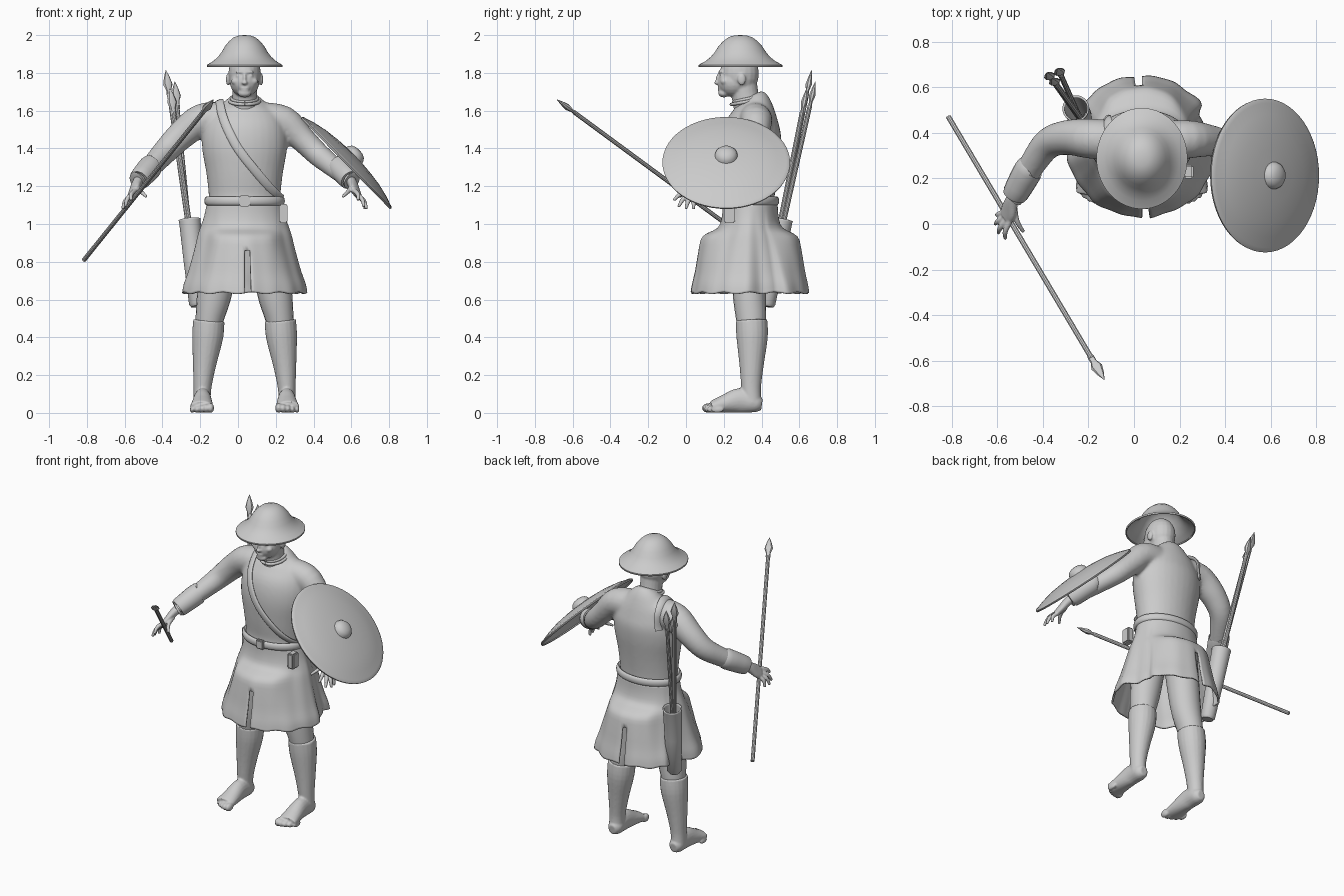
import bpy, bmesh, math
from mathutils import Vector, Matrix

cube = bpy.data.objects.get("Cube")
if cube:
    bpy.data.objects.remove(cube)

MID = 0.035   # body centre line
grey = bpy.data.materials.new("plain grey")
grey.use_nodes = True
COLOR = (0.6, 0.6, 0.6, 1)
grey.diffuse_color = COLOR
grey.node_tree.nodes["Principled BSDF"].inputs["Base Color"].default_value = COLOR


def finish(bm, name, voxel=0, thick=0, smooth=4, angle=40):
    """Turn a bmesh into a shaded object, optionally fused or thickened."""
    bmesh.ops.recalc_face_normals(bm, faces=bm.faces)
    mesh = bpy.data.meshes.new(name)
    bm.to_mesh(mesh)
    bm.free()
    obj = bpy.data.objects.new(name, mesh)
    bpy.context.collection.objects.link(obj)
    mesh.materials.append(grey)
    if voxel:
        m = obj.modifiers.new("fuse", 'REMESH')
        m.mode, m.voxel_size, m.use_smooth_shade = 'VOXEL', voxel, True
        m = obj.modifiers.new("soften", 'SMOOTH')
        m.factor, m.iterations = 0.5, smooth
    if thick:
        m = obj.modifiers.new("thickness", 'SOLIDIFY')
        m.thickness, m.offset = thick, -1
    bpy.ops.object.select_all(action='DESELECT')
    obj.select_set(True)
    bpy.context.view_layer.objects.active = obj
    bpy.ops.object.shade_smooth_by_angle(angle=math.radians(angle))
    return obj


def spline(pts, steps):
    """Catmull-Rom through points of any dimension."""
    out = []
    for i in range(len(pts) - 1):
        p = [Vector(pts[min(max(i + k, 0), len(pts) - 1)]) for k in (-1, 0, 1, 2)]
        for s in range(steps):
            t = s / steps
            out.append(0.5 * (2 * p[1] + (p[2] - p[0]) * t + (2*p[0] - 5*p[1] + 4*p[2] - p[3]) * t**2
                              + (3*p[1] - p[0] - 3*p[2] + p[3]) * t**3))
    return out + [Vector(pts[-1])]


def tube(bm, pts, ref=(1, 0, 0), n=20, steps=4, centre=None):
    """Loft ellipses (x, y, z, ru, rv) along a path; centre makes a strap face outward."""
    rows = spline(pts, steps)
    pos = [Vector(r[:3]) for r in rows]
    rings = []
    for i, r in enumerate(rows):
        t = (pos[min(i + 1, len(pos) - 1)] - pos[max(i - 1, 0)]).normalized()
        u = (pos[i] - Vector(centre)).cross(t) if centre else Vector(ref) - t * t.dot(Vector(ref))
        u.normalize()
        v = t.cross(u)
        rings.append([bm.verts.new(pos[i] + u * r[3] * math.cos(a) + v * r[4] * math.sin(a))
                      for a in (2 * math.pi * k / n for k in range(n))])
    for a, b in zip(rings, rings[1:]):
        for k in range(n):
            bm.faces.new((a[k], a[(k+1) % n], b[(k+1) % n], b[k]))
    bm.faces.new(rings[0][::-1])
    bm.faces.new(rings[-1])


def ball(bm, at, size):
    bmesh.ops.create_uvsphere(bm, u_segments=20, v_segments=12, radius=1,
                              matrix=Matrix.Translation(at) @ Matrix.Diagonal((*size, 1)))


def box(name, at, size):
    bm = bmesh.new()
    bmesh.ops.create_cube(bm, size=1, matrix=Matrix.Translation(at) @ Matrix.Diagonal((*size, 1)))
    bmesh.ops.bevel(bm, geom=bm.edges[:], offset=0.007, segments=2, affect='EDGES')
    return finish(bm, name)


def lathe(name, profile, matrix, thick=0.008):
    bm = bmesh.new()
    vs = [bm.verts.new((p[0], 0, p[1])) for p in profile]
    edges = [bm.edges.new(e) for e in zip(vs, vs[1:])]
    bmesh.ops.spin(bm, geom=vs + edges, cent=(0, 0, 0), axis=(0, 0, 1), angle=2 * math.pi, steps=56)
    bmesh.ops.remove_doubles(bm, verts=bm.verts, dist=0.0005)
    bm.transform(matrix)
    return finish(bm, name, thick=thick)


def side(s, pts):
    """Place points given as distance from the centre line on side s."""
    return [(MID + s * p[0], *p[1:]) for p in pts]


def ramp(value, low, high):
    t = min(max((value - low) / (high - low), 0), 1)
    return t * t * (3 - 2 * t)


# Tunic: torso fused with both sleeves, the left one tucked behind the shield
bm = bmesh.new()
tube(bm, [(MID, y, z, rx, ry) for z, y, rx, ry in (
    (1.08, .33, .19, .14), (1.15, .335, .19, .135), (1.27, .335, .203, .148), (1.4, .34, .225, .16),
    (1.5, .35, .22, .153), (1.58, .36, .185, .12), (1.64, .36, .115, .09), (1.68, .345, .06, .065))], n=32)
tube(bm, side(-1, [(.1, .365, 1.55, .095, .09), (.225, .375, 1.55, .088, .088), (.33, .38, 1.475, .077, .077),
                   (.41, .355, 1.395, .068, .068), (.47, .28, 1.33, .06, .06), (.525, .19, 1.27, .052, .052)]),
     ref=(0, 0, 1))
tube(bm, side(1, [(.1, .365, 1.55, .095, .09), (.21, .372, 1.54, .084, .084), (.305, .365, 1.45, .069, .069),
                  (.385, .34, 1.372, .063, .063), (.45, .275, 1.318, .057, .057), (.515, .19, 1.265, .05, .05)]),
     ref=(0, 0, 1))
tunic = finish(bm, "tunic", voxel=.011, smooth=6)

# Head with face, ears and neck
bm = bmesh.new()
tube(bm, [(MID, .335, 1.6, .075, .08), (MID, .315, 1.67, .066, .072), (MID, .3, 1.76, .066, .075)])
for at, size in (((0, .283, 1.795), (.086, .103, .115)), ((0, .252, 1.752), (.078, .085, .08)),
                 ((0, .2, 1.692), (.036, .03, .022)), ((0, .186, 1.805), (.05, .014, .012)),
                 ((0, .174, 1.765), (.01, .017, .033)), ((0, .166, 1.748), (.016, .018, .011)),
                 ((0, .178, 1.721), (.026, .01, .007)), ((0, .18, 1.709), (.022, .011, .007))):
    ball(bm, Vector(at) + Vector((MID, 0, 0)), size)
for s in (-1, 1):
    ball(bm, (MID + s * .088, .295, 1.765), (.011, .022, .032))
    ball(bm, (MID + s * .031, .189, 1.784), (.015, .012, .009))
    ball(bm, (MID + s * .045, .204, 1.755), (.026, .022, .02))
finish(bm, "head", voxel=.0055, smooth=5)

# Folded collar
for i in range(2):
    bm = bmesh.new()
    ring = [(MID + (.068 + .01*i) * math.sin(a), .33 - (.078 + .012*i) * math.cos(a),
             1.663 - .014*i - .016 * math.cos(a), .009, .009) for a in (math.tau * k / 20 for k in range(21))]
    tube(bm, ring, ref=(0, 0, 1), n=10, steps=2)
    finish(bm, "collar_fold")

# Wide-brimmed helmet
lathe("helmet", [(.2, 1.832), (.2, 1.842), (.167, 1.862), (.142, 1.884), (.122, 1.91), (.105, 1.94),
                 (.084, 1.966), (.058, 1.988), (.03, 1.998), (0, 2)],
      Matrix.Translation((MID, .288, 0)) @ Matrix.Diagonal((1, 1.11, 1, 1)))

# Cuffs, hands, legs, socks and feet
for s, word in ((-1, "right"), (1, "left")):
    bm = bmesh.new()
    tube(bm, side(s, [(.485, .25, 1.31, .056, .056), (.5, .235, 1.3, .064, .064),
                      (.555, .135, 1.238, .057, .057), (.56, .125, 1.232, .045, .045)]), ref=(0, 0, 1), steps=3)
    finish(bm, word + "_cuff")

    bm = bmesh.new()
    tube(bm, side(s, [(.545, .16, 1.25, .03, .03), (.57, .105, 1.215, .034, .026), (.585, .06, 1.18, .046, .022),
                      (.597, .03, 1.155, .042, .018)]), ref=(s * .5, .6, -.6))
    for tip, root in (((.6, -.065, 1.125), (.582, .01, 1.175)), ((.632, -.04, 1.09), (.592, .02, 1.16)),
                      ((.645, 0, 1.08), (.6, .035, 1.15)), ((.638, .04, 1.078), (.605, .055, 1.145)),
                      ((.52, -.035, 1.145), (.56, .075, 1.19))):
        knuckle = (Vector(tip) + Vector(root)) / 2 + Vector((.01, -.006, .006))
        tube(bm, side(s, [(*root, .013, .013), (*knuckle, .012, .012), (*tip, .008, .008)]), ref=(0, 0, 1), n=10)
    finish(bm, word + "_hand", voxel=.005, smooth=2)

    bm = bmesh.new()
    tube(bm, side(s, [(.11, .34, .98, .1, .11), (.155, .335, .66, .094, .09), (.185, .345, .5, .075, .08),
                      (.19, .347, .44, .07, .07)]))
    finish(bm, word + "_thigh")

    bm = bmesh.new()
    tube(bm, side(s, [(.189, .347, .49, .083, .084), (.196, .35, .4, .082, .083), (.213, .347, .25, .061, .064),
                      (.223, .345, .13, .047, .052), (.225, .35, .05, .046, .05)]))
    tube(bm, side(s, [(.223, .402, .045, .025, .03), (.223, .37, .05, .045, .048), (.223, .29, .066, .047, .066),
                      (.225, .2, .047, .056, .047), (.228, .135, .032, .062, .031)]))
    for i in range(5):
        r = .026 - .0022 * i
        ball(bm, (MID + s * (.18 + .0245 * i), .118 + .003 * i * i, r), (r * .7, .034, r))
    finish(bm, word + "_sock_and_foot", voxel=.0065, smooth=2)

# Kilt: flared profile (z, half width, half depth, centre bulge), pleats and slits
bm = bmesh.new()
N = 120
levels = spline([(1.11, .2, .145, 0), (1.04, .215, .15, 0), (.98, .236, .16, .012), (.935, .25, .188, .062),
                 (.86, .268, .225, .047), (.75, .298, .27, .02), (.68, .322, .3, .005), (.635, .33, .312, 0)], 3)
rows = []
for z, rx, ry, bulge in levels:
    flare = min(max((1.1 - z) / .45, 0), 1)
    row = []
    for k in range(N):
        a = math.tau * k / N
        c = math.cos(a)
        fold = 1 + flare * (.01 * math.sin(9 * a + 1) + .007 * math.sin(17 * a))
        # side panels sit inside the back panel
        fold -= .12 * flare * ramp(-c, -.1, .25) * (1 - ramp(-c, .5, .62))
        depth = ry + bulge * ramp(abs(c), .55, .85)
        row.append(bm.verts.new((MID + rx * fold * math.sin(a), .34 - depth * fold * c,
                                 z + .005 * flare**4 * math.sin(13 * a))))
    rows.append(row)
for i in range(len(rows) - 1):
    for k in range(N):
        slit = levels[i][0] < .885 and k in (0, 1, N // 2, N // 2 + 1)
        if not slit:
            bm.faces.new((rows[i][k], rows[i][(k+1) % N], rows[i+1][(k+1) % N], rows[i+1][k]))
finish(bm, "kilt", thick=.01)

# Belt, buckle and pouch
bm = bmesh.new()
tube(bm, [(MID + .2 * math.sin(a), .335 - .145 * math.cos(a), 1.122, .024, .013)
          for a in (math.tau * k / 24 for k in range(25))], ref=(0, 0, 1), n=12, steps=2)
finish(bm, "belt")
box("belt_buckle", (MID, .183, 1.122), (.055, .025, .06))
box("belt_pouch", (.24, .23, 1.055), (.045, .06, .1))

# Shoulder strap laid over the tunic
bpy.context.view_layer.update()
solid = tunic.evaluated_get(bpy.context.evaluated_depsgraph_get())
HEART = Vector((MID, .34, 1.38))
path = []
for p in spline([(-.15, .48, 1.5), (-.125, .46, 1.6), (-.11, .37, 1.67), (-.105, .25, 1.62), (-.07, .2, 1.53),
                 (0, .18, 1.4), (.1, .18, 1.27), (.2, .22, 1.15), (.235, .31, 1.125)], 3):
    hit, at, normal, face = solid.ray_cast(HEART, p - HEART)
    path.append((*((at if hit else p) + (p - HEART).normalized() * .006), .024, .009))
bm = bmesh.new()
tube(bm, path, centre=HEART, n=12, steps=2)
finish(bm, "shoulder_strap")

# Round shield with boss, tilted on the left arm
lathe("shield", [(.335, -.008), (.338, .002), (.33, .008), (.318, .011), (.27, .027), (.2, .043), (.12, .053),
                 (.06, .057), (.056, .07), (.045, .084), (.025, .093), (0, .096)],
      Matrix.Translation((.575, .213, 1.324)) @ Matrix.Rotation(math.radians(45.5), 4, 'Y'))


# Javelins: one in the right hand, three in the quiver
def javelin(name, start, tip, head=.13):
    a, b = Vector(start), Vector(tip)
    d = (b - a).normalized()
    bm = bmesh.new()
    tube(bm, [(*a, .012, .012), (*(b - d * head), .012, .012)], ref=(0, 1, .3), n=10, steps=1)
    tube(bm, [(*(b - d * head * f), w, w * .65) for f, w in
              ((1.15, .013), (1, .015), (.85, .014), (.6, .026), (.3, .016), (0, .001))],
         ref=(1, .3, 0), n=8, steps=1)
    finish(bm, name, angle=30)


javelin("hand_javelin", (-.815, .47, .81), (-.13, -.685, 1.66))
javelin("quiver_javelin_a", (-.212, .425, .62), (-.382, .665, 1.815))
javelin("quiver_javelin_b", (-.222, .43, .62), (-.335, .685, 1.755))
javelin("quiver_javelin_c", (-.2, .42, .62), (-.36, .64, 1.72))

# Quiver
base = Vector((-.215, .428, .57))
axis = Vector((-.256, .508, 1.025)) - base
lathe("quiver", [(0, 0), (.03, 0), (.036, .01), (.044, .25), (.049, axis.length - .01), (.051, axis.length)],
      Matrix.Translation(base) @ axis.to_track_quat('Z', 'Y').to_matrix().to_4x4())
